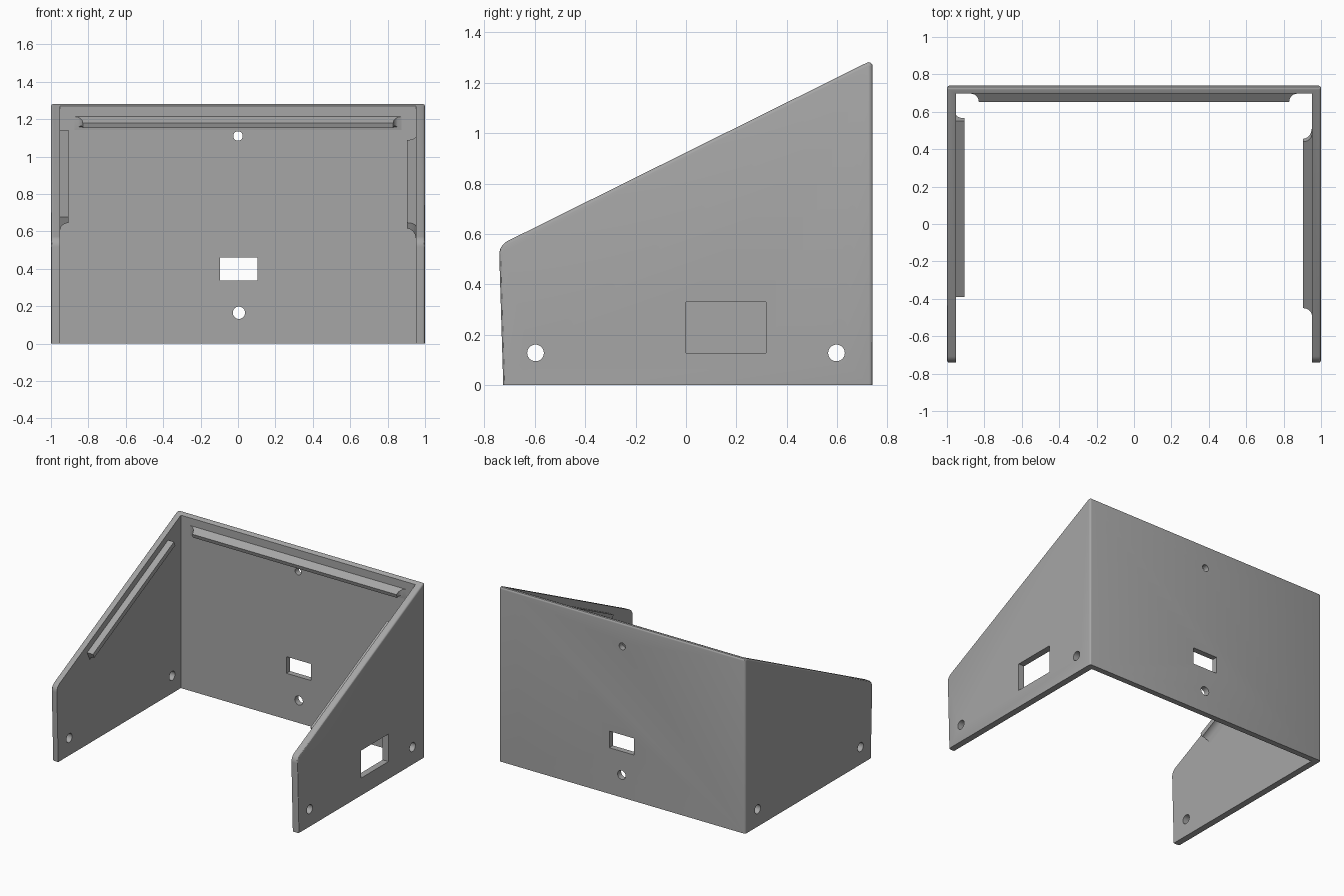
import bpy, bmesh, math
from mathutils import Vector, Matrix

if "Cube" in bpy.data.objects:
    bpy.data.objects.remove(bpy.data.objects["Cube"])

grey = bpy.data.materials.new("grey_plastic")
grey.diffuse_color = (0.38, 0.38, 0.38, 1)
grey.use_nodes = True
grey.node_tree.nodes["Principled BSDF"].inputs["Base Color"].default_value = grey.diffuse_color


def make_object(name, bm, smooth=True):
    bmesh.ops.recalc_face_normals(bm, faces=bm.faces)
    mesh = bpy.data.meshes.new(name)
    bm.to_mesh(mesh)
    bm.free()
    obj = bpy.data.objects.new(name, mesh)
    bpy.context.collection.objects.link(obj)
    mesh.materials.append(grey)
    if smooth:
        shade(obj)
    return obj


def shade(obj):
    bpy.ops.object.select_all(action='DESELECT')
    obj.select_set(True)
    bpy.context.view_layer.objects.active = obj
    bpy.ops.object.shade_smooth_by_angle(angle=math.radians(30))


def add_box(bm, x, y, z):
    size = [b - a for a, b in (x, y, z)]
    mid = Vector([(a + b) / 2 for a, b in (x, y, z)])
    bmesh.ops.create_cube(bm, size=1, matrix=Matrix.Translation(mid) @ Matrix.Diagonal((*size, 1)))


def add_hole(bm, centre, radius, depth, axis):
    turn = Matrix.Rotation(math.pi / 2, 4, 'Y' if axis == 'x' else 'X')
    bmesh.ops.create_cone(bm, cap_ends=True, segments=32, radius1=radius, radius2=radius,
                          depth=depth, matrix=Matrix.Translation(centre) @ turn)


def cut(obj, bm, name):
    cutter = make_object(name, bm, smooth=False)
    cutter.hide_render = True
    mod = obj.modifiers.new(name, 'BOOLEAN')
    mod.operation, mod.solver, mod.object = 'DIFFERENCE', 'EXACT', cutter
    bpy.context.view_layer.objects.active = obj
    bpy.ops.object.modifier_apply(modifier=name)
    bpy.data.objects.remove(cutter)


def rounded(a, corner, b, radius, steps):
    """Arc points replacing a profile corner."""
    a, c, b = Vector(a), Vector(corner), Vector(b)
    u, v = (a - c).normalized(), (b - c).normalized()
    half = u.angle(v) / 2
    centre = c + (u + v).normalized() * radius / math.sin(half)
    t = radius / math.tan(half)
    p, q = c + u * t - centre, c + v * t - centre
    points = []
    for i in range(steps + 1):
        points.append(centre + p.lerp(q, i / steps).normalized() * radius)
    return points


# Enclosure: wedge profile extruded across the width, rounded outside, hollowed out
SLOPE = 0.497
foot, nose = (-0.725, 0), (-0.742, 0.555)
peak, heel = (0.74, 0.555 + SLOPE * 1.482 - 0.001), (0.74, 0)
profile = [Vector(foot), *rounded(foot, nose, peak, 0.06, 8),
           *rounded(nose, peak, heel, 0.015, 4), Vector(heel)]
bm = bmesh.new()
ends = [[bm.verts.new((x, p.x, p.y)) for p in profile] for x in (-1, 1)]
n = len(profile)
for ring in ends:
    bm.faces.new(ring)
for i in range(n):
    j = (i + 1) % n
    bm.faces.new((ends[0][i], ends[0][j], ends[1][j], ends[1][i]))
bmesh.ops.recalc_face_normals(bm, faces=bm.faces)
rim = [e for e in bm.edges if abs(e.verts[0].co.x - e.verts[1].co.x) < 0.01
       and max(v.co.z for v in e.verts) > 0.01]
bmesh.ops.bevel(bm, geom=rim, offset=0.013, segments=3, profile=0.5, affect='EDGES')
walls = make_object("enclosure_walls", bm, smooth=False)

bm = bmesh.new()
add_box(bm, (-0.953, 0.953), (-1, 0.698), (-0.5, 2))
cut(walls, bm, "hollow")

# Screw holes, cable slot in the back and window in the right wall
bm = bmesh.new()
for y in (-0.597, 0.597):
    add_hole(bm, (0, y, 0.128), 0.033, 2.4, 'x')
add_hole(bm, (0, 0.72, 1.11), 0.025, 0.1, 'y')
add_hole(bm, (0.005, 0.72, 0.165), 0.033, 0.1, 'y')
add_box(bm, (-0.095, 0.105), (0.66, 0.8), (0.338, 0.46))
add_box(bm, (0.9, 1.1), (0, 0.318), (0.128, 0.33))
cut(walls, bm, "openings")
shade(walls)


def ledge(name, length, reach, place, top, thick, flare, ends_flare):
    """Lofted ledge: slices from the wall outwards, with a hollow fillet below."""
    bm = bmesh.new()
    rings = []
    depths = [-0.008] + [reach * i / 8 for i in range(9)]
    for d in depths:
        k = 1 - max(d, 0) / reach
        e = flare * (1 - math.sqrt(max(0, 1 - k * k)))
        g = e if ends_flare else 0
        u0, u1 = length[0] - g, length[1] + g
        hi, lo = top(d), top(d) - thick - e
        rings.append([bm.verts.new(place(u, d, w)) for u, w in
                      ((u0, hi), (u1, hi), (u1, lo), (u0, lo))])
    bm.faces.new(rings[0])
    bm.faces.new(rings[-1])
    for a, b in zip(rings, rings[1:]):
        for i in range(4):
            j = (i + 1) % 4
            bm.faces.new((a[i], a[j], b[j], b[i]))
    return make_object(name, bm)


# Sloping side ledges, parallel to the rim
angle = math.atan(SLOPE)
ct, st = math.cos(angle), math.sin(angle)


def side_place(sign):
    def place(u, d, w):
        y, z = u * ct - w * st, u * st + w * ct
        return (sign * (0.953 - d), y, z + 0.87)
    return place


ledge("left_ledge", (-0.39 / ct, 0.55 / ct), 0.048, side_place(-1), lambda d: 0, 0.035, 0.048, False)
ledge("right_ledge", (-0.45 / ct, 0.44 / ct), 0.05, side_place(1), lambda d: 0, 0.035, 0.048, True)

# Back ledge, its top tilted with the rim and its face leaning under
ledge("back_ledge", (-0.83, 0.83), 0.045,
      lambda u, d, w: (u, 0.698 - d + 0.5 * max(0, 1.17 - w) * max(d, 0) / 0.045, w),
      lambda d: 1.214 - 0.75 * d, 0.028, 0.045, True)
